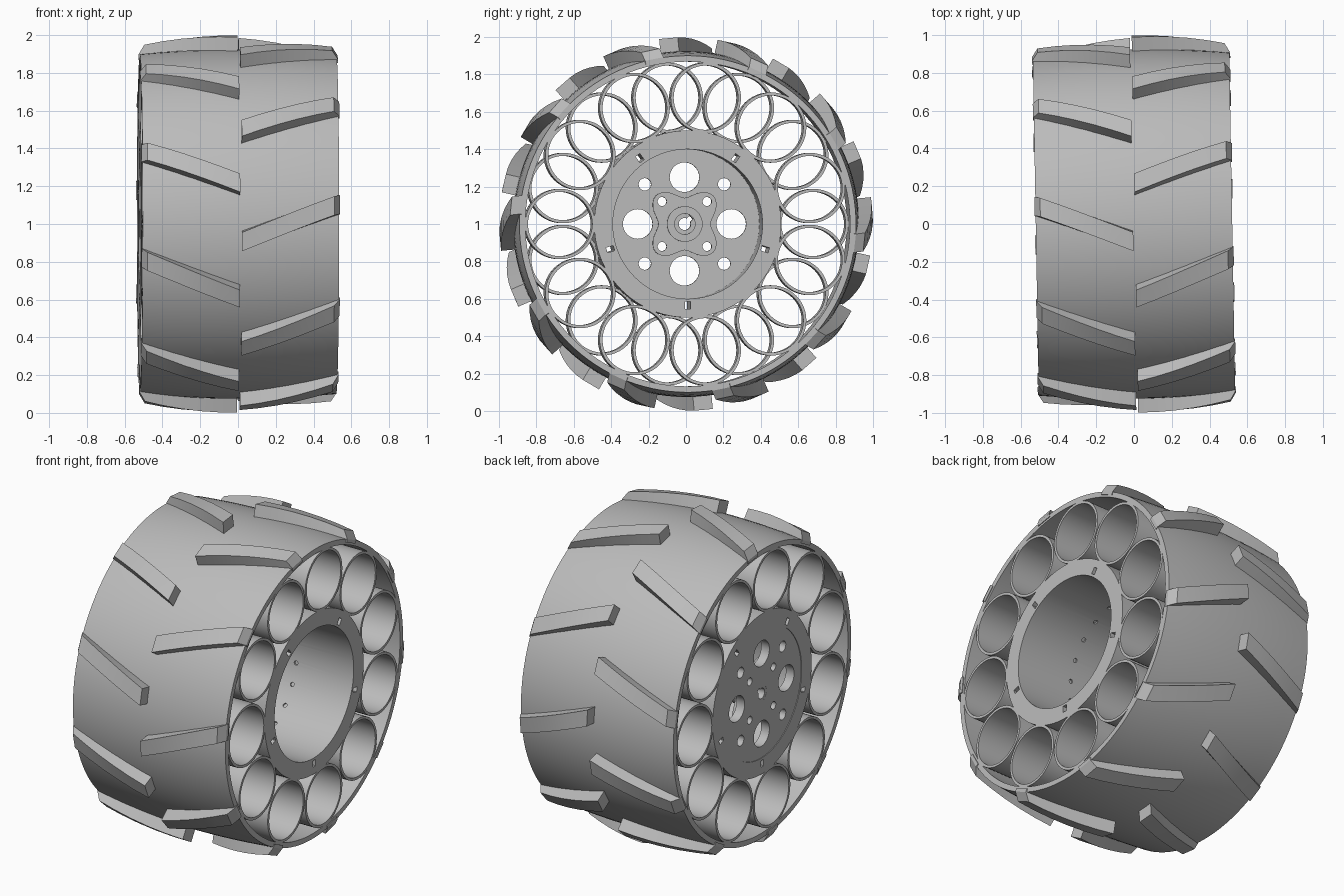
import bpy, bmesh, math
from math import sin, cos, pi, radians

cube = bpy.data.objects.get("Cube")
if cube:
    bpy.data.objects.remove(cube, do_unlink=True)

HALF = 0.52          # half width of the wheel
TILT = radians(1)    # the axle is turned slightly about z

grey = bpy.data.materials.new("mid_grey")
grey.use_nodes = True
colour = (0.5, 0.5, 0.5, 1)
grey.diffuse_color = colour
grey.node_tree.nodes["Principled BSDF"].inputs["Base Color"].default_value = colour
parts = []


def polar(x, r, a, y0=0, z0=0):
    """Point at angle a from the top, turning towards +y."""
    return (x, y0 + r * sin(a), z0 + r * cos(a))


def loft(bm, rings, closed=False):
    """Skin a list of point loops; cap the ends unless closed."""
    rows = [[bm.verts.new(p) for p in ring] for ring in rings]
    n = len(rows[0])
    pairs = list(zip(rows, rows[1:])) + ([(rows[-1], rows[0])] if closed else [])
    for a, b in pairs:
        for i in range(n):
            j = (i + 1) % n
            bm.faces.new((a[i], a[j], b[j], b[i]))
    if not closed:
        bm.faces.new(rows[0])
        bm.faces.new(rows[-1])


def lathe(bm, profile, n, y0=0, z0=0, closed=True):
    """Revolve an (x, radius) profile about an axis along x."""
    loft(bm, [[polar(x, r, 2 * pi * i / n, y0, z0) for i in range(n)]
              for x, r in profile], closed)


def rod(bm, x0, x1, r, n, y0=0, z0=0):
    lathe(bm, [(x0, r), (x1, r)], n, y0, z0, closed=False)


def finish(name, bm):
    bmesh.ops.recalc_face_normals(bm, faces=bm.faces)
    mesh = bpy.data.meshes.new(name)
    bm.to_mesh(mesh)
    bm.free()
    mesh.materials.append(grey)
    ob = bpy.data.objects.new(name, mesh)
    bpy.context.collection.objects.link(ob)
    ob.location.z = 1
    ob.rotation_euler.z = TILT
    parts.append(ob)
    return ob


def cut(ob, bm):
    """Subtract the cutter mesh and discard the cutter."""
    cutter = finish("cutter", bm)
    parts.remove(cutter)
    cutter.hide_render = True
    mod = ob.modifiers.new("cut", "BOOLEAN")
    mod.operation, mod.solver, mod.object = "DIFFERENCE", "EXACT", cutter
    graph = bpy.context.evaluated_depsgraph_get()
    mesh = bpy.data.meshes.new_from_object(ob.evaluated_get(graph))
    ob.modifiers.clear()
    ob.data = mesh
    bpy.data.objects.remove(cutter, do_unlink=True)


# Barrel shaped tyre band
bm = bmesh.new()
crown = [(HALF * k / 6, 0.925 - 0.025 * (k / 6) ** 2) for k in range(-6, 7)]
lathe(bm, crown + [(HALF, 0.868), (-HALF, 0.868)], 120)
finish("tyre_band", bm)

# Slanted tread lugs, ten on each half, staggered
for side, name, phase in ((-1, "left_hand_lugs", 5.5), (1, "right_hand_lugs", 23.5)):
    bm = bmesh.new()
    for k in range(10):
        rings = []
        for d in (0.005, 0.1, 0.2, 0.3, 0.4, 0.495, 0.525):
            a = -radians(phase + 36 * k - 23 * d)
            top = 0.998 - 0.2 * d * d if d < 0.5 else 0.9
            ring = []
            for r, t in ((0.88, -0.05), (top, -0.05), (top, 0.05), (0.88, 0.05)):
                ring.append((side * d, r * sin(a) + t * cos(a), r * cos(a) - t * sin(a)))
            rings.append(ring)
        loft(bm, rings)
    finish(name, bm)

# Flexible tubes between hub and tyre, eleven on each half, staggered
for side, name in ((-1, "left_hand_tubes"), (1, "right_hand_tubes")):
    bm = bmesh.new()
    for k in range(11):
        _, y, z = polar(0, 0.682, 2 * pi * (k + side * 0.25) / 11)
        lathe(bm, [(0, 0.188), (side * HALF, 0.188),
                   (side * HALF, 0.172), (0, 0.172)], 48, y, z)
    finish(name, bm)

# Hub drum with five slots and small holes in the bore wall
bm = bmesh.new()
lathe(bm, [(-HALF, 0.5), (HALF, 0.5), (HALF, 0.4), (-HALF, 0.4)], 96)
drum = finish("hub_drum", bm)
bm = bmesh.new()
for k in range(5):
    a = radians(36 + 72 * k)
    slot = [(r * sin(a) + t * cos(a), r * cos(a) - t * sin(a))
            for r, t in ((0.415, -0.014), (0.455, -0.014), (0.455, 0.014), (0.415, 0.014))]
    loft(bm, [[(x, y, z) for y, z in slot] for x in (-0.6, 0.6)])
for k in range(20):
    a = radians(9 + 18 * k)
    rings = []
    for r in (0.38, 0.41):
        rings.append([(0.13 + 0.013 * cos(b), r * sin(a) + 0.013 * sin(b) * cos(a),
                       r * cos(a) - 0.013 * sin(b) * sin(a))
                      for b in (2 * pi * i / 10 for i in range(10))])
    loft(bm, rings)
cut(drum, bm)


def bolt_holes(bm):
    for k in range(4):
        _, y, z = polar(0, 0.17, radians(45 + 90 * k))
        rod(bm, -0.6, 0, 0.024, 20, y, z)
    rod(bm, -0.6, 0, 0.05, 32)


# Wheel disc closing one end of the bore
bm = bmesh.new()
rod(bm, -HALF + 0.004, -0.46, 0.402, 96)
disc = finish("wheel_disc", bm)
bm = bmesh.new()
bolt_holes(bm)
for k in range(4):
    _, y, z = polar(0, 0.25, radians(90 * k))
    rod(bm, -0.6, 0, 0.079, 36, y, z)
    _, y, z = polar(0, 0.3, radians(45 + 90 * k))
    rod(bm, -0.6, 0, 0.033, 24, y, z)
cut(disc, bm)

# Four lobed mounting flange on the inside of the disc
bm = bmesh.new()
loft(bm, [[polar(x, 0.178 - 0.038 * cos(4 * a), a)
           for a in (2 * pi * i / 64 for i in range(64))] for x in (-0.465, -0.43)])
flange = finish("mounting_flange", bm)
bm = bmesh.new()
bolt_holes(bm)
cut(flange, bm)

# Stepped axle boss with a keyway
bm = bmesh.new()
lathe(bm, [(-0.515, 0.06), (-0.44, 0.06), (-0.44, 0.095), (-0.36, 0.095), (-0.36, 0.055),
           (-0.38, 0.055), (-0.38, 0.032), (-0.515, 0.032)], 40)
boss = finish("axle_boss", bm)
bm = bmesh.new()
loft(bm, [[(x, 0.012 + t, 0.012 - t) if near else (x, 0.036 + t, 0.036 - t)
           for near, t in ((1, -0.009), (0, -0.009), (0, 0.009), (1, 0.009))]
          for x in (-0.6, -0.3)])
cut(boss, bm)

# Smooth shading with sharp edges kept
bpy.ops.object.select_all(action="DESELECT")
for ob in parts:
    ob.select_set(True)
bpy.context.view_layer.objects.active = parts[0]
bpy.ops.object.shade_smooth_by_angle(angle=radians(25))
